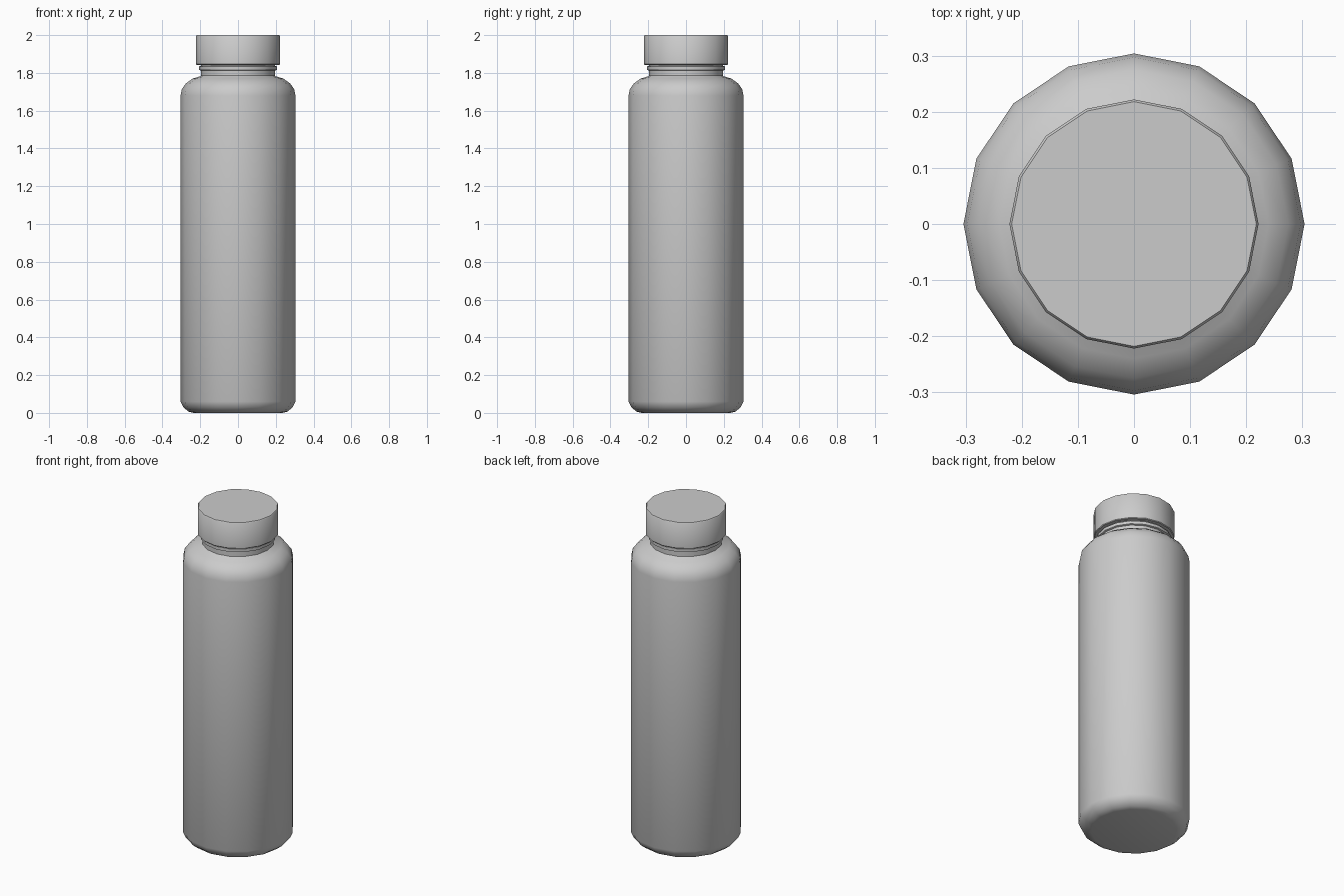
import bpy, bmesh
from math import cos, sin, pi, radians

if "Cube" in bpy.data.objects:
    bpy.data.objects.remove(bpy.data.objects["Cube"])

SIDES = 16


def lathe(name, profile):
    """Spin (radius, z) points, bottom to top, into a closed 16-sided solid."""
    bm = bmesh.new()
    rings = [[bm.verts.new((r * cos(2 * pi * i / SIDES), r * sin(2 * pi * i / SIDES), z))
              for i in range(SIDES)] for r, z in profile]
    for low, high in zip(rings, rings[1:]):
        for i in range(SIDES):
            j = (i + 1) % SIDES
            bm.faces.new((low[i], low[j], high[j], high[i]))
    bm.faces.new(rings[0][::-1])
    bm.faces.new(rings[-1])
    mesh = bpy.data.meshes.new(name)
    bm.to_mesh(mesh)
    bm.free()
    obj = bpy.data.objects.new(name, mesh)
    bpy.context.collection.objects.link(obj)
    bpy.ops.object.select_all(action='DESELECT')
    obj.select_set(True)
    bpy.context.view_layer.objects.active = obj
    bpy.ops.object.shade_smooth_by_angle(angle=radians(40))
    return obj


# Bottle: rounded base, straight wall, rounded shoulder and neck
lathe("bottle_body", [
    (0.235, 0.0), (0.262, 0.007), (0.29, 0.03), (0.304, 0.06),
    (0.304, 1.68), (0.297, 1.715), (0.275, 1.745), (0.24, 1.77), (0.2, 1.782),
    (0.197, 1.785), (0.197, 1.86)])

# Sealing ring on the neck, below the cap
lathe("seal_ring", [(0.197, 1.812), (0.206, 1.816), (0.206, 1.834), (0.197, 1.837)])

# Screw cap with a slightly softened rim
lathe("cap", [(0.218, 1.842), (0.222, 1.846), (0.222, 1.995), (0.218, 2.0)])
